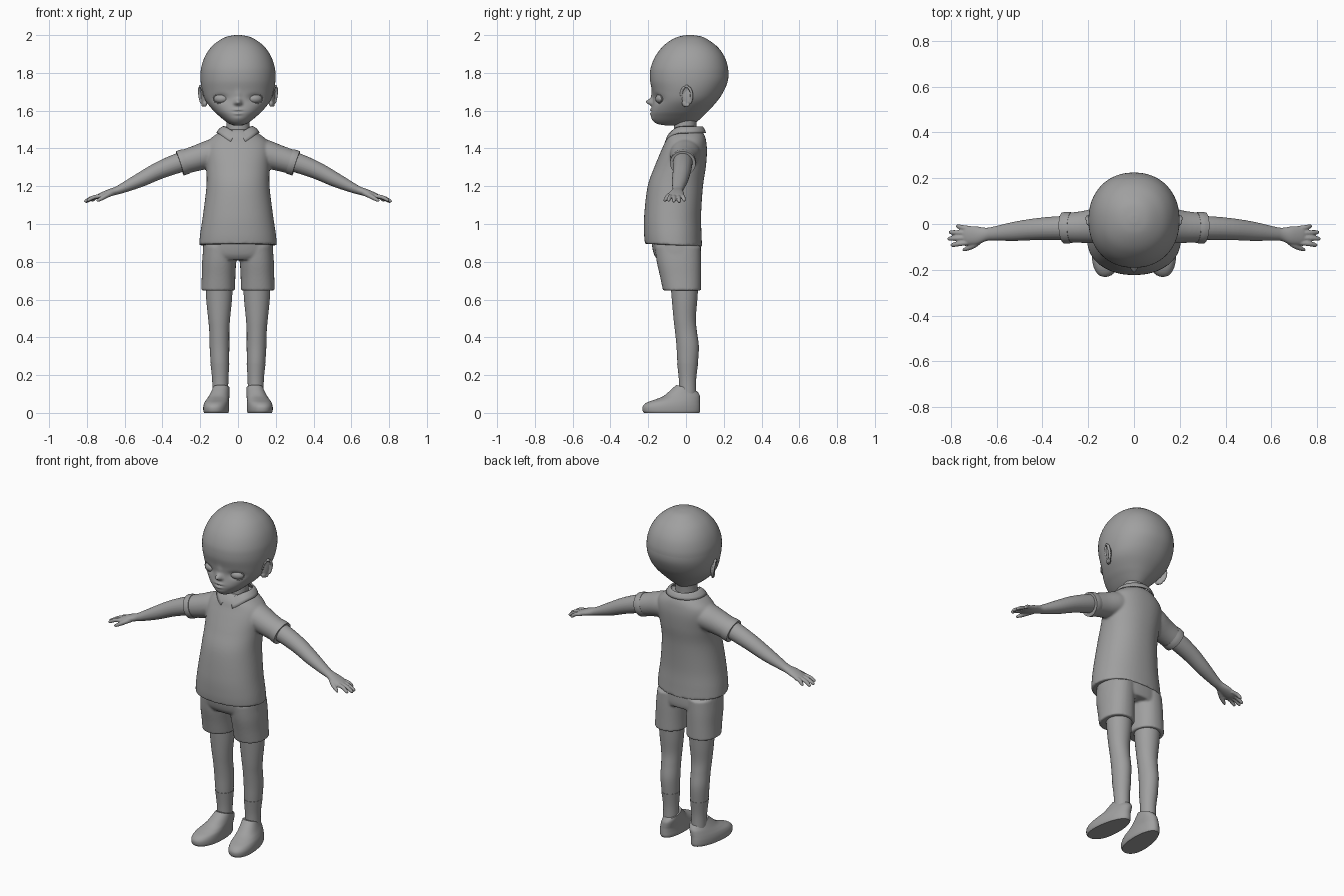
import bpy, bmesh, math
from mathutils import Vector, Matrix

if "Cube" in bpy.data.objects:
    bpy.data.objects.remove(bpy.data.objects["Cube"])

GREY = (0.35, 0.35, 0.35, 1)
clay = bpy.data.materials.new("clay_grey")
clay.use_nodes = True
clay.diffuse_color = GREY
clay.node_tree.nodes["Principled BSDF"].inputs["Base Color"].default_value = GREY


def finish(bm, name, voxel=0, smooth=4, solid=0, angle=40):
    """Turn the bmesh into a smooth shaded object, optionally fused."""
    bmesh.ops.recalc_face_normals(bm, faces=bm.faces)
    mesh = bpy.data.meshes.new(name)
    bm.to_mesh(mesh)
    bm.free()
    mesh.materials.append(clay)
    ob = bpy.data.objects.new(name, mesh)
    bpy.context.collection.objects.link(ob)
    bpy.ops.object.select_all(action='DESELECT')
    ob.select_set(True)
    bpy.context.view_layer.objects.active = ob
    bpy.ops.object.shade_smooth_by_angle(angle=math.radians(angle))
    if solid:
        mod = ob.modifiers.new("Thickness", 'SOLIDIFY')
        mod.thickness = solid
        mod.offset = 0
    if voxel:
        mod = ob.modifiers.new("Fuse", 'REMESH')
        mod.mode = 'VOXEL'
        mod.voxel_size = voxel
        mod.use_smooth_shade = True
        mod = ob.modifiers.new("Soften", 'SMOOTH')
        mod.factor = 0.5
        mod.iterations = smooth
    return ob


def loft(bm, rings, n=40, steps=6, power=2.0, side=1, egg=0):
    """Skin rings (centre, u, v) with a smooth spline between them."""
    rows = [rings[0]] + rings + [rings[-1]]
    sections = []
    for i in range(1, len(rows) - 2):
        p0, p1, p2, p3 = rows[i - 1:i + 3]
        last = i == len(rows) - 3
        for k in range(steps + last):
            t = k / steps
            sections.append([tuple(
                (b + (c - a) * t / 2 + (a - 2.5 * b + 2 * c - d / 2) * t * t
                 + (1.5 * (b - c) + (d - a) / 2) * t ** 3)
                for a, b, c, d in zip(*vs)) for vs in zip(p0, p1, p2, p3)])
    loops = []
    for c, u, v in sections:
        c, u, v = Vector(c), Vector(u), Vector(v)
        loop = []
        for j in range(n):
            a = math.tau * j / n
            x, y = (math.copysign(abs(w) ** (2 / power), w) for w in (math.cos(a), math.sin(a)))
            p = c + u * x * (1 - egg * y) + v * y
            loop.append(bm.verts.new((p.x * side, p.y, p.z)))
        loops.append(loop)
    for lo, hi in zip(loops, loops[1:]):
        for j in range(n):
            k = (j + 1) % n
            bm.faces.new((lo[j], lo[k], hi[k], hi[j]))
    bm.faces.new(loops[0])
    bm.faces.new(loops[-1])


def flat(z, cx, hx, front, back, tilt=0):
    """Level ring given by its half width and its front and back."""
    return ((cx, (front + back) / 2, z), (hx, 0, 0), (0, (back - front) / 2, tilt))


def tube(bm, path, side=1, n=24, steps=5):
    """Limb along points (x, y, z, half width, half thickness)."""
    pts = [Vector(p[:3]) for p in path]
    rings = []
    for i, p in enumerate(path):
        axis = (pts[min(i + 1, len(pts) - 1)] - pts[max(i - 1, 0)]).normalized()
        ref = Vector((0, 1, 0)) if abs(axis.y) < 0.7 else Vector((1, 0, 0))
        u = (ref - axis * ref.dot(axis)).normalized()
        rings.append((p[:3], tuple(u * p[3]), tuple(axis.cross(u) * p[4])))
    loft(bm, rings, n, steps, side=side)


def ball(bm, centre, size, turn=0, side=1):
    mat = (Matrix.Scale(side, 4, (1, 0, 0)) @ Matrix.Translation(centre)
           @ Matrix.Rotation(turn, 4, 'Z') @ Matrix.Diagonal((*size, 1)))
    bmesh.ops.create_uvsphere(bm, u_segments=32, v_segments=20, radius=1, matrix=mat)


# Head with sculpted face
HEAD = [flat(*r) for r in (
    (2.0, 0, .004, .015, .025), (1.99, 0, .06, -.04, .085), (1.965, 0, .107, -.09, .13),
    (1.93, 0, .146, -.13, .172), (1.88, 0, .177, -.165, .205), (1.82, 0, .195, -.187, .222),
    (1.76, 0, .198, -.19, .222), (1.7, 0, .189, -.178, .198), (1.65, 0, .17, -.175, .165),
    (1.6, 0, .13, -.184, .12), (1.57, 0, .098, -.182, .09), (1.545, 0, .068, -.172, .062),
    (1.53, 0, .045, -.152, .04), (1.522, 0, .02, -.11, .0))]
# Face bumps: x, z, spread x, spread z, push along y
BUMPS = [(0, 1.646, .016, .016, -.036), (0, 1.68, .013, .028, -.008),
         (0, 1.605, .022, .006, -.008), (0, 1.583, .02, .007, -.007),
         (0, 1.594, .024, .003, .005), (0, 1.56, .03, .015, -.004)]
for s in (1, -1):
    BUMPS += [(s * .092, 1.665, .034, .02, .016), (s * .015, 1.638, .008, .008, -.008)]
bm = bmesh.new()
loft(bm, HEAD, n=128, steps=9, power=2.15)
for v in bm.verts:
    if v.co.y < -.05:
        v.co.y += sum(d * math.exp(-((v.co.x - x) / sx) ** 2 - ((v.co.z - z) / sz) ** 2)
                      for x, z, sx, sz, d in BUMPS)
finish(bm, "head", angle=80)

# Close fitting scalp cap
bm = bmesh.new()
loft(bm, HEAD[:7], n=96, steps=8, power=2.15)
for v in bm.verts:
    v.co = Vector((0, .02, 1.76)) + (v.co - Vector((0, .02, 1.76))) * 1.006
bmesh.ops.bisect_plane(bm, geom=bm.verts[:] + bm.edges[:] + bm.faces[:], clear_outer=True,
                       plane_co=(0, 0, 1.79), plane_no=(0, 0, -1))
for v in bm.verts:
    v.co.z = min(v.co.z, 2)
finish(bm, "scalp_cap", angle=80)

# Neck
bm = bmesh.new()
loft(bm, [flat(1.42, 0, .07, -.07, .06), flat(1.5, 0, .062, -.065, .055),
          flat(1.58, 0, .062, -.06, .06)])
finish(bm, "neck")

for label, s in (("left", 1), ("right", -1)):
    # Eye with lids
    bm = bmesh.new()
    ball(bm, (.09, -.134, 1.663), (.039, .026, .025), .36, s)
    finish(bm, label + "_eyeball")
    bm = bmesh.new()
    lid = []
    for i in range(25):
        a = math.tau * i / 24
        x = .04 * math.cos(a)
        lid.append((.09 + x, -.143 + .4 * x - .004 * abs(math.sin(a)),
                    1.663 + .026 * math.sin(a), .003, .003))
    tube(bm, lid, s, 8, 2)
    finish(bm, label + "_eyelids")

    # Ear: bowl, rim and lobe
    bm = bmesh.new()
    ball(bm, (.182, .004, 1.675), (.01, .028, .052), -.35, s)
    ball(bm, (.176, -.006, 1.638), (.012, .016, .018), -.35, s)
    rim = []
    for i in range(15):
        a = math.radians(-110 + 290 * i / 14)
        rim.append((.19 + .012 * math.cos(a) + .008 * math.sin(a), .002 + .028 * math.cos(a),
                    1.678 + .05 * math.sin(a), .008, .008))
    tube(bm, rim, s, 12, 3)
    finish(bm, label + "_ear", .003, 3)

    # Bare arm with palm, fingers and thumb
    bm = bmesh.new()
    tube(bm, [(.2, -.015, 1.36, .05, .05), (.31, -.017, 1.325, .052, .052),
              (.42, -.022, 1.282, .048, .046), (.52, -.032, 1.232, .042, .038),
              (.61, -.042, 1.19, .031, .026), (.645, -.045, 1.176, .029, .021),
              (.69, -.05, 1.162, .04, .019), (.735, -.05, 1.146, .04, .014),
              (.75, -.05, 1.14, .03, .008)], s)
    for y0, x1, y1, z1 in ((-.02, .777, -.01, 1.122), (-.04, .808, -.036, 1.115),
                           (-.06, .814, -.064, 1.117), (-.08, .8, -.092, 1.122)):
        mid = ((.725 + x1) / 2, (y0 + y1) / 2, (1.15 + z1) / 2 + .006)
        tube(bm, [(.715, y0, 1.15, .011, .011), (*mid, .011, .011),
                  (x1 - .008, y1, z1 + .005, .009, .009), (x1, y1, z1, .004, .004)], s, 16)
    tube(bm, [(.66, -.06, 1.168, .014, .014), (.7, -.092, 1.148, .014, .013),
              (.732, -.108, 1.13, .01, .01), (.748, -.115, 1.122, .005, .005)], s, 16)
    finish(bm, label + "_arm", .004, 3)

    # Turned up sleeve cuff
    bm = bmesh.new()
    tube(bm, [(.272, -.016, 1.333, .067, .066), (.29, -.016, 1.327, .069, .068),
              (.308, -.017, 1.321, .068, .067)], s, 40)
    finish(bm, label + "_sleeve_cuff")

    # Leg and sock
    bm = bmesh.new()
    loft(bm, [flat(*r) for r in (
        (.72, .1, .074, -.085, .068), (.6, .1, .068, -.075, .06), (.5, .1, .058, -.066, .052),
        (.43, .099, .053, -.058, .058), (.35, .098, .052, -.05, .068),
        (.26, .096, .048, -.045, .062), (.18, .094, .041, -.036, .052),
        (.08, .094, .04, -.034, .052))], side=s)
    finish(bm, label + "_leg")
    bm = bmesh.new()
    loft(bm, [flat(*r) for r in (
        (.262, .096, .05, -.047, .064), (.18, .094, .043, -.038, .054),
        (.1, .094, .042, -.036, .054))], side=s)
    finish(bm, label + "_sock")

    # Shoe: rounded upper over a flat sole
    bm = bmesh.new()
    loft(bm, [flat(*r) for r in (
        (0, .114, .062, -.222, .07), (.012, .114, .066, -.23, .075),
        (.035, .114, .066, -.229, .075), (.055, .112, .063, -.207, .074),
        (.072, .108, .058, -.16, .074), (.09, .103, .053, -.118, .073))]
        + [flat(.112, .098, .047, -.08, .068, -.01), flat(.132, .094, .042, -.052, .058, -.016)],
        side=s, power=2.2, egg=.12)
    for v in bm.verts:
        v.co.x -= s * (v.co.y + .08) * .08
    finish(bm, label + "_shoe", angle=50)

# Shirt body fused with both sleeves
bm = bmesh.new()
loft(bm, [flat(.888, 0, .206, -.217, .085, -.007)] + [flat(*r) for r in (
    (.95, 0, .2, -.222, .082), (1.05, 0, .185, -.221, .08), (1.2, 0, .167, -.203, .09),
    (1.3, 0, .168, -.168, .105), (1.38, 0, .175, -.135, .111), (1.43, 0, .165, -.113, .108),
    (1.465, 0, .13, -.1, .1), (1.49, 0, .09, -.082, .085), (1.5, 0, .07, -.07, .07))],
    n=72, power=2.2)
for s in (1, -1):
    tube(bm, [(.06, 0, 1.385, .08, .075), (.14, -.005, 1.372, .08, .075),
              (.22, -.013, 1.348, .07, .068), (.3, -.016, 1.324, .064, .063)], s, 40)
finish(bm, "shirt", .007, 6)

# Collar with two front points
bm = bmesh.new()
for s in (1, -1):
    grid = []
    for i in range(33):
        f = i / 32
        a, b = .04 + f * (math.pi - .04), .34 + f * (math.pi - .34)
        drop = max(0, math.cos(b)) ** 3
        top = Vector((.078 * math.sin(a), .004 - .08 * math.cos(a),
                      1.514 - .03 * max(0, math.cos(a)) ** 4))
        low = Vector((.112 * math.sin(b), -.006 - .108 * math.cos(b), 1.482 - .056 * drop))
        row = []
        for k in range(5):
            p = top.lerp(low, k / 4) + Vector((0, 0, .006 * math.sin(math.pi * k / 4)))
            row.append(bm.verts.new((p.x * s, p.y, p.z)))
        grid.append(row)
    for r0, r1 in zip(grid, grid[1:]):
        for k in range(4):
            bm.faces.new((r0[k], r0[k + 1], r1[k + 1], r1[k]))
bmesh.ops.remove_doubles(bm, verts=bm.verts, dist=.0005)
finish(bm, "collar", solid=.008)

# Shorts: hips fused with both legs
bm = bmesh.new()
loft(bm, [flat(*r) for r in ((.98, 0, .17, -.185, .07), (.9, 0, .183, -.182, .078),
                            (.84, 0, .186, -.17, .08), (.81, 0, .17, -.15, .075))],
     n=64, power=2.3)
for s in (1, -1):
    loft(bm, [flat(*r) for r in ((.88, .095, .088, -.165, .078), (.8, .1, .09, -.155, .08),
                                (.72, .103, .089, -.137, .08), (.648, .105, .09, -.122, .08))],
         side=s, power=2.2)
finish(bm, "shorts", .007, 4)
